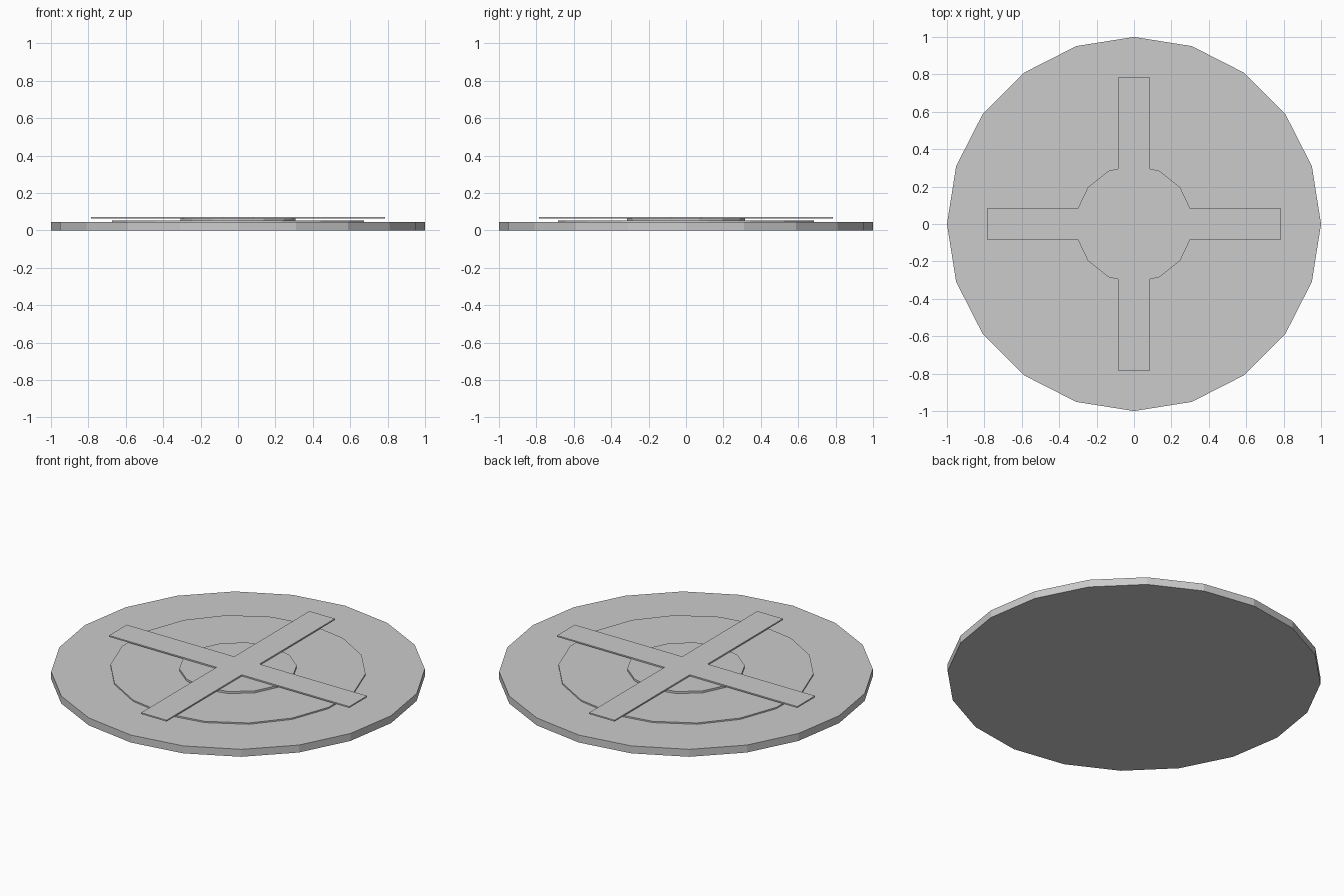
import bpy, bmesh
from math import cos, sin, pi

if "Cube" in bpy.data.objects:
    bpy.data.objects.remove(bpy.data.objects["Cube"])


def prism(name, outline, z0, z1):
    """Closed flat-faced prism from a 2D outline."""
    bm = bmesh.new()
    face = bm.faces.new([bm.verts.new((x, y, z0)) for x, y in outline])
    up = bmesh.ops.extrude_face_region(bm, geom=[face], use_keep_orig=True)
    for v in up["geom"]:
        if isinstance(v, bmesh.types.BMVert):
            v.co.z = z1
    bmesh.ops.recalc_face_normals(bm, faces=bm.faces)
    mesh = bpy.data.meshes.new(name)
    bm.to_mesh(mesh)
    bm.free()
    obj = bpy.data.objects.new(name, mesh)
    bpy.context.collection.objects.link(obj)
    return obj


def polygon(sides, radius):
    return [(radius * cos(pi / 2 + 2 * pi * i / sides),
             radius * sin(pi / 2 + 2 * pi * i / sides)) for i in range(sides)]


# Stacked discs, each with a corner pointing along y
prism("base_disc", polygon(20, 1.0), 0.0, 0.044)
prism("middle_disc", polygon(18, 0.685), 0.044, 0.052)
prism("inner_disc", polygon(14, 0.315), 0.052, 0.064)

# Thin cross on top: one arm's corners turned through four quarters
length, half = 0.785, 0.083
cross = []
x_y = [(half, half), (length, half), (length, -half)]
arm = [(length, -half), (length, half), (half, half)]
for turn in range(4):
    for x, y in arm:
        for _ in range(turn):
            x, y = -y, x
        cross.append((x, y))
prism("cross_bars", cross, 0.064, 0.072)
